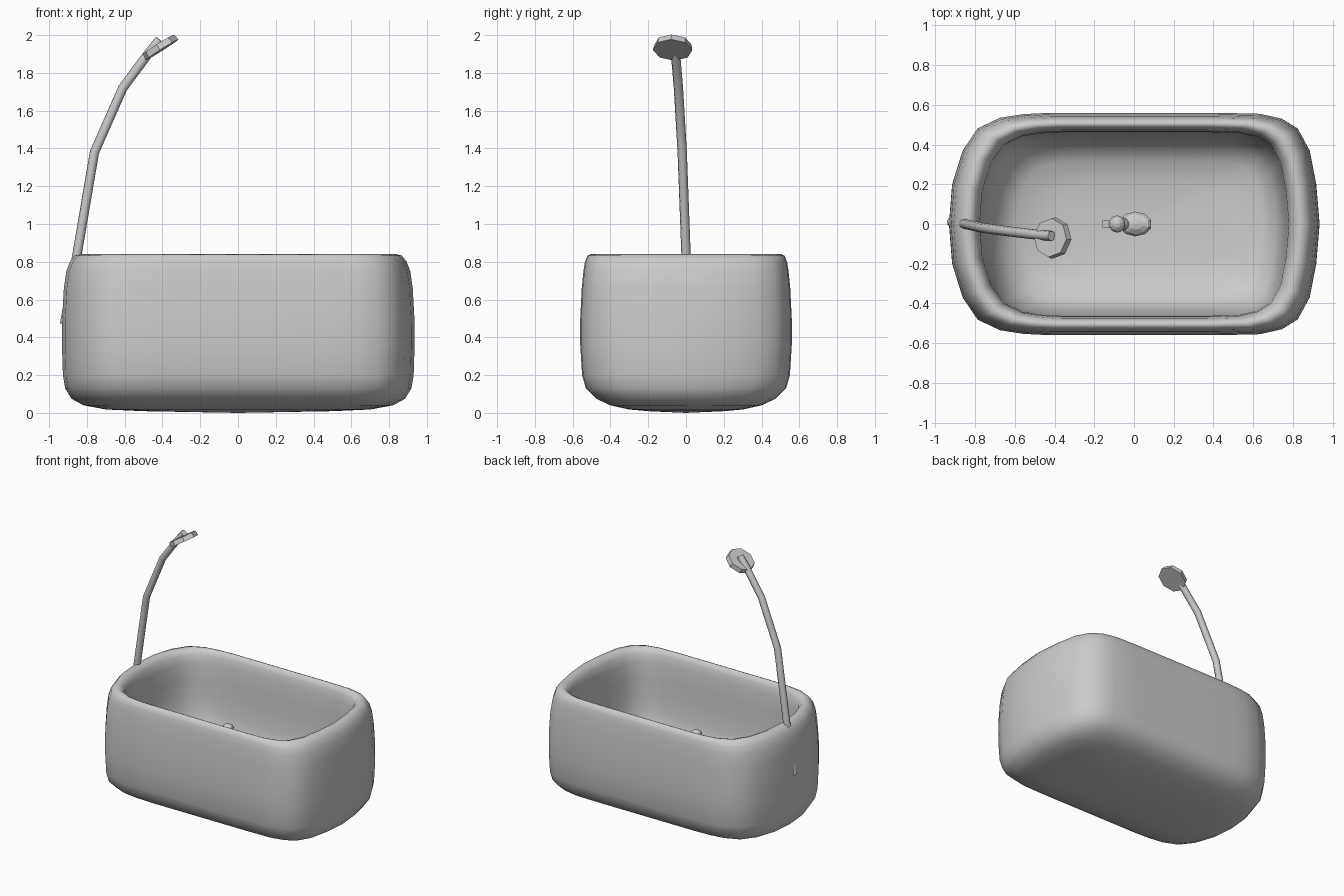
import bpy, bmesh, math
from mathutils import Vector

if "Cube" in bpy.data.objects:
    bpy.data.objects.remove(bpy.data.objects["Cube"])


def finish(bm, name, smooth):
    bmesh.ops.recalc_face_normals(bm, faces=bm.faces)
    mesh = bpy.data.meshes.new(name)
    bm.to_mesh(mesh)
    bm.free()
    for p in mesh.polygons:
        p.use_smooth = smooth
    ob = bpy.data.objects.new(name, mesh)
    bpy.context.collection.objects.link(ob)
    return ob


# Bathtub: bowed plan (left end rounder) lofted through outer wall, rim and basin
right = [(.935, 0), (.918, .2), (.885, .37), (.825, .48), (.745, .53),
         (.635, .555), (.43, .56), (.2, .56), (0, .56)]
left = [(-.2, .56), (-.43, .56), (-.56, .553), (-.675, .535), (-.787, .482),
        (-.863, .37), (-.916, .2), (-.932, 0)]
half = [(x / .935, y / .56) for x, y in right + left]
plan = half + [(x, -y) for x, y in half[-2:0:-1]]
# each ring: half length, half width, height, shift along x
rings = [(.5, .2, .009, 0), (.7, .3, .018, 0), (.82, .4, .04, 0), (.885, .475, .075, 0),
         (.918, .53, .13, 0), (.93, .55, .2, 0), (.935, .56, .36, 0), (.934, .56, .5, 0),
         (.925, .552, .66, 0), (.912, .543, .75, 0), (.893, .535, .80, 0), (.868, .522, .832, 0),
         (.84, .505, .84, 0), (.815, .49, .832, 0), (.793, .477, .80, 0), (.78, .467, .74, 0),
         (.775, .463, .62, 0), (.77, .461, .5, 0), (.755, .452, .38, .005), (.73, .43, .28, .015),
         (.69, .39, .2, .025), (.62, .32, .15, .03), (.42, .2, .125, .03)]
bm = bmesh.new()
loops = [[bm.verts.new((x * rx + cx, y * ry, z)) for x, y in plan] for rx, ry, z, cx in rings]
n = len(plan)
for a, b in zip(loops, loops[1:]):
    for i in range(n):
        bm.faces.new((a[i], a[(i + 1) % n], b[(i + 1) % n], b[i]))
for loop, z in ((loops[0], 0), (loops[-1], .12)):
    c = bm.verts.new((0, 0, z))
    for i in range(n):
        bm.faces.new((loop[i], loop[(i + 1) % n], c))
finish(bm, "bathtub", True)

# Shower pipe: eight-sided bent tube starting inside the tub wall
path = [(-.918, .01, .47), (-.852, 0, .84), (-.76, -.02, 1.38),
        (-.61, -.04, 1.72), (-.48, -.055, 1.895), (-.415, -.06, 1.975)]
curve = bpy.data.curves.new("shower_pipe", 'CURVE')
curve.dimensions = '3D'
curve.bevel_depth = .025
curve.bevel_resolution = 2
curve.use_fill_caps = True
spline = curve.splines.new('POLY')
spline.use_smooth = True
spline.points.add(len(path) - 1)
for p, co in zip(spline.points, path):
    p.co = (*co, 1)
bpy.context.collection.objects.link(bpy.data.objects.new("shower_pipe", curve))

# Shower head: tilted octagonal disc
bm = bmesh.new()
bmesh.ops.create_cone(bm, cap_ends=True, segments=8, radius1=.105, radius2=.098, depth=.035)
head = finish(bm, "shower_head", False)
head.location = (-.413, -.07, 1.936)
head.rotation_mode = 'QUATERNION'
head.rotation_quaternion = Vector((-.53, .05, .84)).to_track_quat('Z', 'Y')


# Toy duck: body, head and bill
def ball(name, loc, scale, tail=0):
    bm = bmesh.new()
    bmesh.ops.create_uvsphere(bm, u_segments=10, v_segments=7, radius=1)
    for v in bm.verts:
        if v.co.x > .5:
            v.co.z += tail * (v.co.x - .5)
    ob = finish(bm, name, False)
    ob.location, ob.scale = loc, scale


ball("duck_body", (.008, 0, .455), (.085, .064, .055), .9)
ball("duck_head", (-.085, 0, .54), (.043, .045, .043))
ball("duck_neck", (-.06, 0, .495), (.035, .035, .04))
bm = bmesh.new()
bmesh.ops.create_cube(bm, size=1)
bill = finish(bm, "duck_bill", False)
bill.location, bill.scale = (-.135, 0, .533), (.045, .034, .014)
